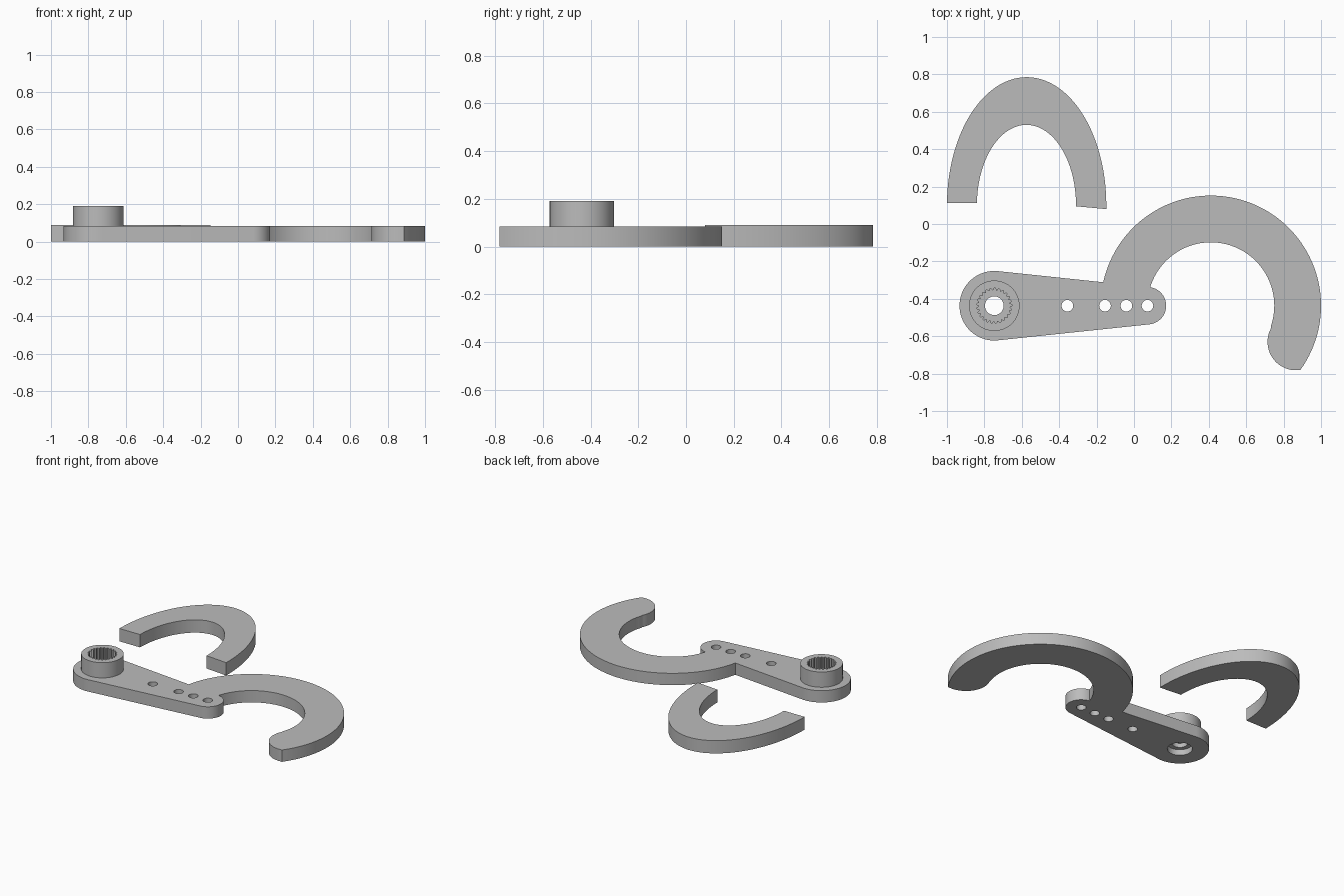
import bpy, bmesh, math

if "Cube" in bpy.data.objects:
    bpy.data.objects.remove(bpy.data.objects["Cube"])

grey = bpy.data.materials.new("grey plastic")
grey.diffuse_color = (0.5, 0.5, 0.5, 1)
grey.use_nodes = True
grey.node_tree.nodes["Principled BSDF"].inputs["Base Color"].default_value = grey.diffuse_color


def arc(cx, cy, rx, ry, a0, a1, n):
    """Points along an elliptical arc, angles in degrees."""
    pts = []
    for i in range(n + 1):
        t = math.radians(a0 + (a1 - a0) * i / n)
        pts.append((cx + rx * math.cos(t), cy + ry * math.sin(t)))
    return pts


def circle(cx, cy, r, n=48):
    return arc(cx, cy, r, r, 0, 360, n)[:-1]


def prism(name, outline, z0, z1):
    """Closed outline extruded from z0 to z1."""
    bm = bmesh.new()
    face = bm.faces.new([bm.verts.new((x, y, z0)) for x, y in outline])
    top = bmesh.ops.extrude_face_region(bm, geom=[face])["geom"]
    bmesh.ops.translate(bm, vec=(0, 0, z1 - z0),
                        verts=[g for g in top if isinstance(g, bmesh.types.BMVert)])
    bmesh.ops.recalc_face_normals(bm, faces=bm.faces[:])
    mesh = bpy.data.meshes.new(name)
    bm.to_mesh(mesh)
    bm.free()
    mesh.materials.append(grey)
    obj = bpy.data.objects.new(name, mesh)
    bpy.context.collection.objects.link(obj)
    return obj


def activate(obj):
    bpy.ops.object.select_all(action='DESELECT')
    obj.select_set(True)
    bpy.context.view_layer.objects.active = obj


def combine(obj, other, operation):
    """Apply a boolean and discard the helper."""
    mod = obj.modifiers.new("boolean", 'BOOLEAN')
    mod.operation, mod.object, mod.solver = operation, other, 'EXACT'
    activate(obj)
    bpy.ops.object.modifier_apply(modifier=mod.name)
    bpy.data.objects.remove(other)


def smooth(obj):
    activate(obj)
    bpy.ops.object.shade_smooth_by_angle(angle=math.radians(30))


HUB_X, TIP_X, ARM_Y = -0.747, 0.072, -0.437
RING_X = 0.411

# Lever arm and curved hook share one outline
outline = (
    arc(HUB_X, ARM_Y, 0.186, 0.186, 84, 276, 40)            # hub end
    + arc(TIP_X, ARM_Y, 0.1, 0.1, -84, 82, 32)              # arm tip
    + arc(RING_X, ARM_Y, 0.339, 0.339, 162, -19, 56)        # hook inside
    + arc(0.866, -0.63, 0.152, 0.152, 152, 277, 28)         # rounded hook end
    + arc(RING_X, ARM_Y, 0.589, 0.589, -35.8, 167.7, 72)    # hook outside
)
arm = prism("lever_arm_with_hook", outline, 0, 0.083)

# Raised hub
combine(arm, prism("hub", circle(HUB_X, ARM_Y, 0.135, 64), 0.04, 0.19), 'UNION')

# Toothed socket, screw hole and underside recess
teeth = 25
socket = []
for i in range(teeth * 4):
    r = 0.094 if i % 4 < 2 else 0.083
    t = 2 * math.pi * i / (teeth * 4)
    socket.append((HUB_X + r * math.cos(t), ARM_Y + r * math.sin(t)))
combine(arm, prism("socket_cutter", socket, 0.07, 0.3), 'DIFFERENCE')
combine(arm, prism("recess_cutter", circle(HUB_X, ARM_Y, 0.08), -0.1, 0.04), 'DIFFERENCE')
combine(arm, prism("screw_cutter", circle(HUB_X, ARM_Y, 0.05), -0.2, 0.2), 'DIFFERENCE')

# Small holes along the arm
for x in (-0.356, -0.155, -0.041, 0.072):
    combine(arm, prism("hole_cutter", circle(x, ARM_Y, 0.031, 32), -0.1, 0.2), 'DIFFERENCE')
smooth(arm)

# Separate arch with one slanted end
arch = prism("loose_arch",
             arc(-0.574, 0.1, 0.426, 0.685, -1.7, 179, 72)
             + arc(-0.575, 0.1, 0.265, 0.43, 178.4, -0.7, 56),
             0, 0.09)
smooth(arch)
